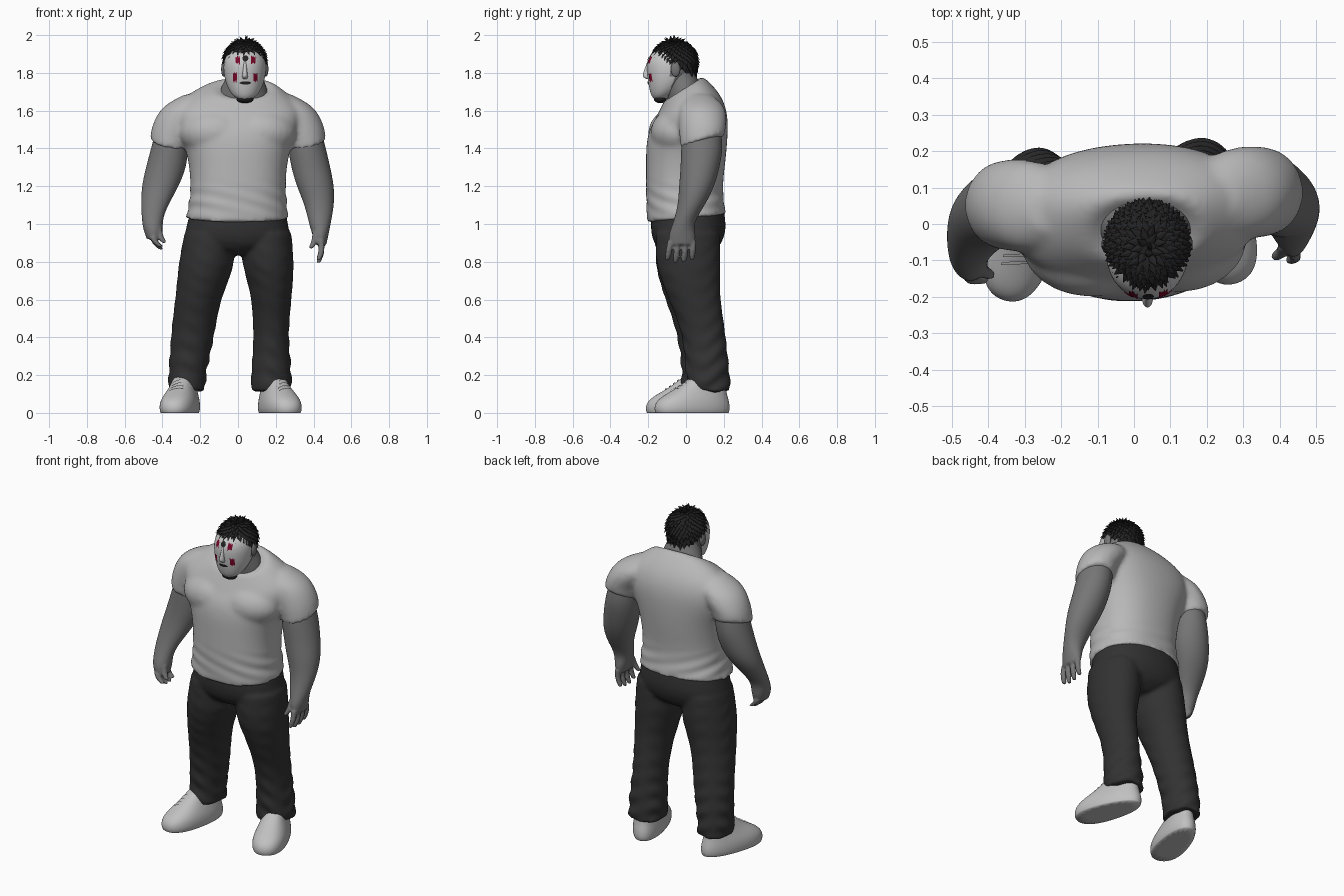
import bpy, bmesh, math, random
from mathutils import Vector, Matrix
from mathutils.bvhtree import BVHTree

random.seed(4)
if "Cube" in bpy.data.objects:
    bpy.data.objects.remove(bpy.data.objects["Cube"])


def material(name, r, g, b):
    m = bpy.data.materials.new(name)
    m.use_nodes = True
    m.diffuse_color = (r, g, b, 1)
    m.node_tree.nodes["Principled BSDF"].inputs["Base Color"].default_value = (r, g, b, 1)
    return m


SHIRT = material("shirt light grey", .48, .48, .48)
SKIN = material("skin grey", .18, .18, .18)
PANTS = material("trouser charcoal", .032, .032, .032)
HAIR = material("hair black", .016, .016, .016)
MASK = material("mask pale grey", .58, .58, .58)
SHOE = material("shoe pale grey", .53, .53, .53)
RED = material("dark red paint", .2, .002, .022)


def make(name, bm, mat, smooth=True, level=0):
    bmesh.ops.recalc_face_normals(bm, faces=bm.faces)
    me = bpy.data.meshes.new(name)
    bm.to_mesh(me)
    bm.free()
    me.materials.append(mat)
    if smooth:
        me.shade_smooth()
    ob = bpy.data.objects.new(name, me)
    bpy.context.scene.collection.objects.link(ob)
    if level:
        sub = ob.modifiers.new("round", "SUBSURF")
        sub.levels = sub.render_levels = level
    return ob


def loft(name, rings, mat, seg=20, power=2.0, level=2):
    """Skin a stack of rings: x, y, z, half width, half depth, optional slopes along y and x."""
    bm = bmesh.new()
    loops = []
    for x, y, z, rx, ry, *slope in rings:
        sy, sx = (slope + [0, 0])[:2]
        loop = []
        for i in range(seg):
            a = math.tau * i / seg
            c, s = math.cos(a), math.sin(a)
            dx = rx * math.copysign(abs(c) ** (2 / power), c)
            dy = ry * math.copysign(abs(s) ** (2 / power), s)
            loop.append(bm.verts.new((x + dx, y + dy, z + sy * dy + sx * dx)))
        loops.append(loop)
    for lo, hi in zip(loops, loops[1:]):
        for i in range(seg):
            j = (i + 1) % seg
            bm.faces.new((lo[i], lo[j], hi[j], hi[i]))
    crease = bm.edges.layers.float.new("crease_edge")
    for end in (loops[0], loops[-1]):
        for e in bm.faces.new(end).edges:
            e[crease] = 1
    return make(name, bm, mat, level=level)


def ball(name, centre, size, mat):
    bm = bmesh.new()
    bmesh.ops.create_uvsphere(bm, u_segments=24, v_segments=14, radius=1)
    bm.transform(Matrix.Translation(centre) @ Matrix.Diagonal((*size, 1)))
    return make(name, bm, mat)


def evaluated(ob):
    bpy.context.view_layer.update()
    return ob.evaluated_get(bpy.context.evaluated_depsgraph_get())


def fuse(name, parts, mat, voxel, iterations, fold=None):
    """Blend overlapping solids into one smooth skin, then press cloth folds into it."""
    bm = bmesh.new()
    for p in parts:
        tmp = bpy.data.meshes.new_from_object(evaluated(p))
        bm.from_mesh(tmp)
        bpy.data.meshes.remove(tmp)
        bpy.data.objects.remove(p)
    ob = make(name, bm, mat)
    rem = ob.modifiers.new("blend", "REMESH")
    rem.mode, rem.voxel_size = "VOXEL", voxel
    smo = ob.modifiers.new("soften", "SMOOTH")
    smo.factor, smo.iterations = .5, iterations
    me = bpy.data.meshes.new_from_object(evaluated(ob))
    ob.modifiers.clear()
    ob.data = me
    me.materials.clear()
    me.materials.append(mat)
    if fold:
        moved = [v.co + v.normal * fold(v.co) for v in me.vertices]
        for v, co in zip(me.vertices, moved):
            v.co = co
    me.shade_smooth()


# Shirt: slightly turned torso, chest and both sleeves blended together
torso = loft("torso", [
    (-.005, .002, 1.03, .276, .212, .1), (0, -.004, 1.1, .262, .207, .05), (0, -.01, 1.2, .253, .205),
    (0, -.002, 1.32, .262, .212), (0, .003, 1.42, .288, .217), (0, .013, 1.5, .325, .211),
    (0, .028, 1.57, .345, .194, .1), (0, .018, 1.63, .335, .172, .3),
    (.01, 0, 1.7, .235, .12, .48), (.03, -.015, 1.73, .157, .092, .65),
    (.03, -.015, 1.707, .125, .07, .65)], SHIRT, power=2.3)
torso.data.transform(Matrix.Rotation(.045, 4, "Z"))
shirt_parts = [torso]
for s in (-1, 1):
    y = .07 + s * .018
    shirt_parts.append(ball("chest", (s * .12, -.045 + s * .006, 1.485), (.19, .149, .13), SHIRT))
    shirt_parts.append(loft("sleeve", [
        (s * .364, y, 1.432, .103, .118, .3, s * .15), (s * .35, y, 1.5, .113, .126, .15),
        (s * .305, y, 1.575, .13, .13), (s * .265, y - .006, 1.635, .122, .12),
        (s * .225, y - .015, 1.685, .06, .06)], SHIRT))


def shirt_fold(co):
    low = max(0, 1 - abs(co.z - 1.12) / .12) * (.4 + abs(co.x) * 2)
    return .004 * low * math.sin(co.z * 80 + co.x * 22 + co.y * 14)


fuse("shirt", shirt_parts, SHIRT, .011, 14, shirt_fold)

# Trousers: hips and two legs blended together
hips = loft("hips", [
    (-.005, .01, .835, .03, .1), (-.005, .01, .87, .2, .165), (-.005, .01, .92, .288, .19),
    (-.003, .013, .98, .275, .204), (0, .01, 1.07, .255, .194)], PANTS, power=2.2)
right_leg = loft("right_leg", [
    (-.27, .092, .12, .098, .117), (-.27, .092, .2, .1, .115), (-.255, .085, .3, .108, .114),
    (-.242, .072, .4, .115, .118), (-.228, .053, .5, .119, .126), (-.211, .03, .6, .123, .141),
    (-.186, .015, .7, .138, .158), (-.164, .008, .8, .151, .176), (-.15, .01, .95, .135, .17)], PANTS)
left_leg = loft("left_leg", [
    (.175, .118, .115, .107, .118), (.176, .116, .2, .109, .117), (.176, .108, .3, .1, .115),
    (.175, .095, .4, .094, .117), (.176, .075, .5, .099, .124), (.177, .045, .6, .107, .139),
    (.17, .025, .7, .123, .157), (.157, .01, .8, .141, .176), (.15, .01, .95, .135, .17)], PANTS)


def trouser_fold(co):
    low = max(.15, 1 - co.z / .6) if co.z < .9 else 0
    wave = math.sin(co.z * 62 + co.x * 30 + 2 * math.sin(co.y * 22))
    return .008 * low * wave * (.6 + .4 * math.sin(co.x * 40 + co.y * 25))


fuse("trousers", [hips, right_leg, left_leg], PANTS, .011, 5, trouser_fold)


def finger(root, tip, r):
    """Four-ring digit that bends near its middle."""
    a, b = Vector(root), Vector(tip)
    mid = a.lerp(b, .5) + Vector((math.copysign(.012, a.x), 0, 0))
    return loft("finger", [(*b, r * .6, r * .6), (*b.lerp(mid, .2), r * .9, r * .9),
                           (*mid, r, r), (*a, r, r)], SKIN, seg=8, level=1)


# Arms: tapered limb, palm, four fingers and a thumb
right_arm = [loft("limb", [
    (-.445, -.1, .92, .038, .055), (-.45, -.095, .97, .053, .066), (-.454, -.08, 1.03, .056, .052),
    (-.442, -.04, 1.1, .073, .064), (-.412, .015, 1.2, .1, .09), (-.38, .04, 1.3, .109, .102),
    (-.362, .052, 1.4, .1, .11), (-.345, .055, 1.5, .09, .1)], SKIN)]
left_arm = [loft("limb", [
    (.438, -.022, .89, .03, .066), (.437, -.02, .94, .042, .076), (.433, -.018, 1, .058, .053),
    (.432, .03, 1.1, .079, .072), (.41, .057, 1.2, .101, .096), (.385, .075, 1.3, .105, .104),
    (.365, .085, 1.4, .102, .114), (.35, .085, 1.5, .09, .1)], SKIN)]
for i in range(4):
    off = (i - 1.5) * .04
    drop = .012 * abs(i - 1.4)
    right_arm.append(finger((-.45, -.1 + off * .8, .93), (-.405, -.105 + off * .8, .86 + drop), .019))
    left_arm.append(finger((.44, -.022 + off, .91), (.425, -.034 + off * 1.1, .79 + drop), .018))
right_arm.append(finger((-.42, -.12, .98), (-.39, -.14, .9), .02))
left_arm.append(finger((.41, -.06, .96), (.385, -.09, .87), .019))
fuse("right_arm", right_arm, SKIN, .007, 3)
fuse("left_arm", left_arm, SKIN, .007, 3)

# Shoes with laces, toes turned outwards
for side, x, y, turn in (("right", -.302, -.01, -.25), ("left", .215, .033, .34)):
    place = Matrix.Translation((x, y, 0)) @ Matrix.Rotation(turn, 4, "Z")
    shoe = loft(side + "_shoe", [
        (0, 0, 0, .088, .204), (0, 0, .02, .095, .212), (0, .002, .06, .093, .205),
        (0, .02, .095, .082, .175), (0, .055, .135, .067, .133), (0, .085, .18, .058, .092, -.1)],
        SHOE, power=2.3)
    for v in shoe.data.vertices:
        v.co.x *= 1 - .7 * v.co.y
    shoe.data.transform(place)
    tree = BVHTree.FromObject(evaluated(shoe), bpy.context.evaluated_depsgraph_get())
    for k in range(4):
        bm = bmesh.new()
        rows = []
        for j in range(9):
            u = j / 8 * 2 - 1
            row = []
            for edge in (-.004, .004):
                p = place @ Vector((u * .035, -.1 + k * .022 + edge + .01 * u, 1))
                hit = tree.ray_cast(p, Vector((0, 0, -1)))[0]
                row.append(bm.verts.new((p.x, p.y, (hit.z if hit else .1) + .006)))
            rows.append(row)
        for a, b in zip(rows, rows[1:]):
            bm.faces.new((a[0], a[1], b[1], b[0]))
        make(side + "_lace", bm, SHOE)

# Neck and head; the front of the head is a pale mask
loft("neck", [(.03, .0, 1.62, .135, .087, .6), (.03, -.015, 1.715, .13, .082, .6),
              (.035, -.03, 1.76, .1, .083, .3), (.035, -.05, 1.84, .088, .085)], SKIN)
head = loft("head", [
    (.036, -.14, 1.658, .028, .025), (.036, -.13, 1.676, .063, .054), (.036, -.105, 1.72, .092, .091),
    (.036, -.085, 1.78, .111, .121), (.036, -.08, 1.85, .116, .131), (.036, -.075, 1.9, .1, .115),
    (.036, -.07, 1.94, .06, .07)], SKIN, seg=24)
head.data.materials.append(MASK)
for f in head.data.polygons:
    f.material_index = int(f.center.y < -.075)
loft("nose", [(.037, -.198, 1.768, .012, .012), (.037, -.205, 1.778, .017, .026),
              (.037, -.205, 1.795, .014, .026), (.037, -.202, 1.83, .01, .014),
              (.037, -.2, 1.86, .006, .006)], MASK, seg=10)
ball("goatee", (.037, -.136, 1.662), (.046, .034, .022), HAIR)
for s in (-1, 1):
    ball("ear", (.036 + s * .112, -.055, 1.82), (.013, .025, .04), SKIN)

# Painted marks laid on the mask
face_tree = BVHTree.FromObject(evaluated(head), bpy.context.evaluated_depsgraph_get())


def patch(name, x, z, w, h, mat, jagged=False):
    bm = bmesh.new()
    columns = []
    for i in range(9):
        u = i / 4 - 1
        top = bottom = h / 2 * math.sqrt(max(.02, 1 - u * u))
        if jagged:
            top, bottom = (h / 2 * random.uniform(.45, 1) for _ in range(2))
        column = []
        for j in range(6):
            pz = z - bottom + (top + bottom) * j / 5
            hit = face_tree.ray_cast(Vector((x + u * w / 2, -1, pz)), Vector((0, 1, 0)))[0]
            column.append(bm.verts.new((x + u * w / 2, (hit.y if hit else -.2) - .004, pz)))
        columns.append(column)
    for a, b in zip(columns, columns[1:]):
        for j in range(5):
            bm.faces.new((a[j], b[j], b[j + 1], a[j + 1]))
    make(name, bm, mat, smooth=False)


patch("forehead_dot", .039, 1.877, .032, .032, HAIR)
patch("mouth", .039, 1.747, .062, .017, HAIR)
for s in (-1, 1):
    patch("eye_mark", .039 + s * .041, 1.868, .023, .05, RED, True)
    patch("cheek_mark", .039 + s * .054, 1.775, .022, .06, RED, True)


# Hair: a cap covered in overlapping leaf-shaped tufts
def scalp(n):
    """Point on the scalp: domed above, nearly straight at the nape, narrowing to the brow."""
    narrow = 1 + .18 * min(0, n.y)
    return Vector((.036 + n.x * .107 * narrow, -.062 + n.y * .117, 1.86 + n.z * (.11 if n.z > 0 else .22)))


def hairline(y):
    return max(1.785, 1.803 - .5 * y)


bm = bmesh.new()
bmesh.ops.create_uvsphere(bm, u_segments=32, v_segments=32, radius=1)
for v in bm.verts:
    v.co = scalp(v.co)
bare = [f for f in bm.faces if f.calc_center_median().z < hairline(f.calc_center_median().y)]
bmesh.ops.delete(bm, geom=bare, context="FACES")
count = 460
for i in range(count):
    up = 1 - 2 * (i + .5) / count
    a = i * math.pi * (3 - math.sqrt(5))
    flat = math.sqrt(1 - up * up)
    n = Vector((flat * math.cos(a), flat * math.sin(a), up))
    p = scalp(n)
    if p.z < hairline(p.y) + .012:
        continue
    away = Vector((n.x * up, n.y * up, -flat))
    jitter = Vector((random.uniform(-.2, .2), random.uniform(-.2, .2), 0))
    aim = (n * .5 + away + jitter).normalized()
    side = aim.cross(n).normalized()
    turn = Matrix((side, aim.cross(side), aim)).transposed().to_4x4()
    # leaf: a wide root tapering to a point
    bmesh.ops.create_cone(bm, segments=6, radius1=.013, radius2=.007, depth=.02, cap_ends=True,
                          matrix=Matrix.Translation(p) @ turn @ Matrix.Diagonal((1, .55, 1, 1)))
    bmesh.ops.create_cone(bm, segments=6, radius1=.013, radius2=.001, depth=.028, cap_ends=True,
                          matrix=Matrix.Translation(p + aim * .018) @ turn @ Matrix.Diagonal((1, .55, 1, 1)))
make("hair", bm, HAIR, smooth=False)
